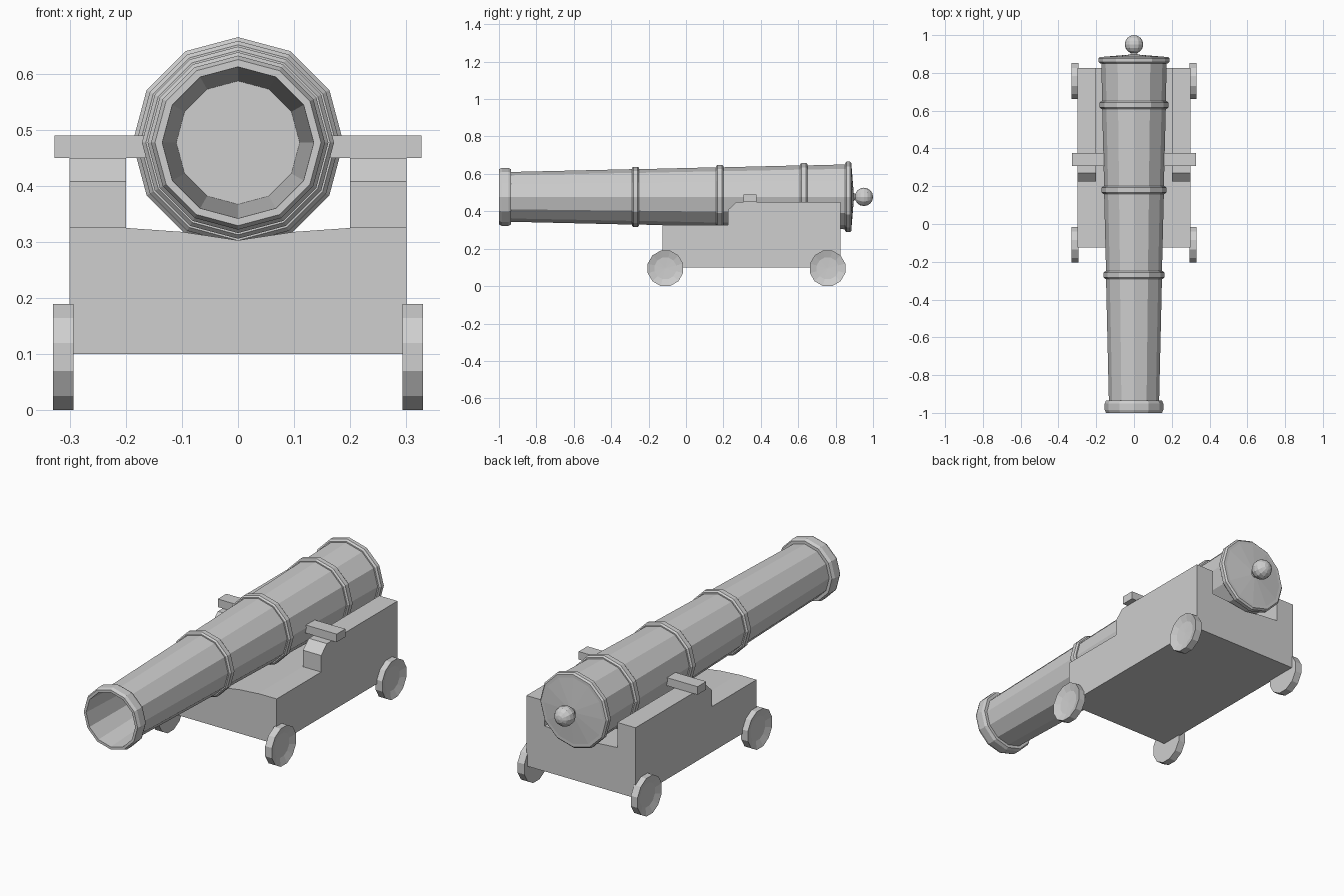
import bpy, bmesh, math
from mathutils import Vector

cube = bpy.data.objects.get("Cube")
if cube:
    bpy.data.objects.remove(cube, do_unlink=True)

SIDES = 12
AXIS_Z = 0.477

grey = bpy.data.materials.new("plain grey")
grey.use_nodes = True
colour = (0.62, 0.62, 0.62, 1)
grey.diffuse_color = colour
grey.node_tree.nodes["Principled BSDF"].inputs["Base Color"].default_value = colour


def make_object(name, bm):
    bmesh.ops.recalc_face_normals(bm, faces=bm.faces)
    mesh = bpy.data.meshes.new(name)
    bm.to_mesh(mesh)
    bm.free()
    mesh.materials.append(grey)
    obj = bpy.data.objects.new(name, mesh)
    bpy.context.collection.objects.link(obj)
    return obj


def lathe(name, profile, place, turn=0.0):
    """Turn (radius, distance) points round an axis; place maps (u, v, d) to a position."""
    bm = bmesh.new()
    rings = []
    for r, d in profile:
        if r == 0:
            rings.append([bm.verts.new(place(0, 0, d))] * SIDES)
            continue
        angles = [2 * math.pi * i / SIDES + turn for i in range(SIDES)]
        rings.append([bm.verts.new(place(r * math.cos(a), r * math.sin(a), d)) for a in angles])
    for a, b in zip(rings, rings[1:]):
        for i in range(SIDES):
            j = (i + 1) % SIDES
            bm.faces.new(list(dict.fromkeys((a[i], a[j], b[j], b[i]))))
    return make_object(name, bm)


def prism(name, outline, place, start, end):
    """Extrude a flat outline from start to end."""
    bm = bmesh.new()
    face = bm.faces.new([bm.verts.new(place(p, q, start)) for p, q in outline])
    moved = bmesh.ops.extrude_face_region(bm, geom=[face])["geom"]
    shift = place(0, 0, end) - place(0, 0, start)
    bmesh.ops.translate(bm, vec=shift, verts=[v for v in moved if isinstance(v, bmesh.types.BMVert)])
    return make_object(name, bm)


def along_barrel(u, v, d):
    return Vector((u, d, AXIS_Z + v))


def body_radius(y):
    return 0.133 + (y + 0.94) * 0.0225


# Barrel with tapered bore, muzzle lip, bands and sloping rear cap
profile = [(0, -0.5), (0.11, -0.5), (0.135, -1.0), (0.148, -1.0), (0.155, -0.985),
           (0.155, -0.95), (0.148, -0.935)]
profile.append((body_radius(-0.935), -0.935))
for y in (-0.27, 0.18, 0.63):
    r = body_radius(y)
    for offset, rise in ((-0.02, 0), (-0.02, 0.006), (-0.012, 0.013),
                         (0.012, 0.013), (0.02, 0.006), (0.02, 0)):
        profile.append((r + rise, y + offset))
profile += [(body_radius(0.85), 0.85), (0.18, 0.85), (0.188, 0.858), (0.188, 0.877),
            (0.18, 0.885), (0.165, 0.885), (0.02, 0.897), (0.012, 0.91), (0.012, 0.93),
            (0, 0.93)]
lathe("barrel", profile, along_barrel)

# Rear knob
steps = 8
knob = [(0.049 * math.sin(math.pi * i / steps) if 0 < i < steps else 0,
         0.951 - 0.049 * math.cos(math.pi * i / steps)) for i in range(steps + 1)]
lathe("rear_knob", knob, along_barrel)

# Stepped carriage, hollowed by a trough under the barrel
side = [(-0.125, 0.1), (0.825, 0.1), (0.825, 0.45), (0.27, 0.45),
        (0.225, 0.408), (0.225, 0.326), (-0.125, 0.326)]
carriage = prism("carriage", side, lambda y, z, x: Vector((x, y, z)), -0.3, 0.3)
trough = [(-0.2, 0.6), (-0.2, 0.325), (-0.1, 0.318), (0, 0.303),
          (0.1, 0.318), (0.2, 0.325), (0.2, 0.6)]
cutter = prism("trough_cutter", trough, lambda x, z, y: Vector((x, y, z)), -0.3, 1.0)
cutter.hide_render = True
cut = carriage.modifiers.new("trough", "BOOLEAN")
cut.operation = "DIFFERENCE"
cut.solver = "EXACT"
cut.object = cutter
bpy.context.view_layer.objects.active = carriage
bpy.ops.object.modifier_apply(modifier=cut.name)
bpy.data.objects.remove(cutter, do_unlink=True)

# Cross bar that carries the barrel
bar = [(0.308, 0.45), (0.376, 0.45), (0.376, 0.49), (0.308, 0.49)]
prism("cross_bar", bar, lambda y, z, x: Vector((x, y, z)), -0.327, 0.327)

# Four dished wheels
wheel = [(0, 0.293), (0.098, 0.293), (0.098, 0.33), (0.06, 0.318), (0, 0.316)]
for end, y in (("front", -0.11), ("rear", 0.757)):
    for hand, s in (("left", 1), ("right", -1)):
        lathe(f"{end}_{hand}_wheel", wheel,
              lambda u, v, d: Vector((s * d, y + u, 0.095 + v)), math.pi / SIDES)
